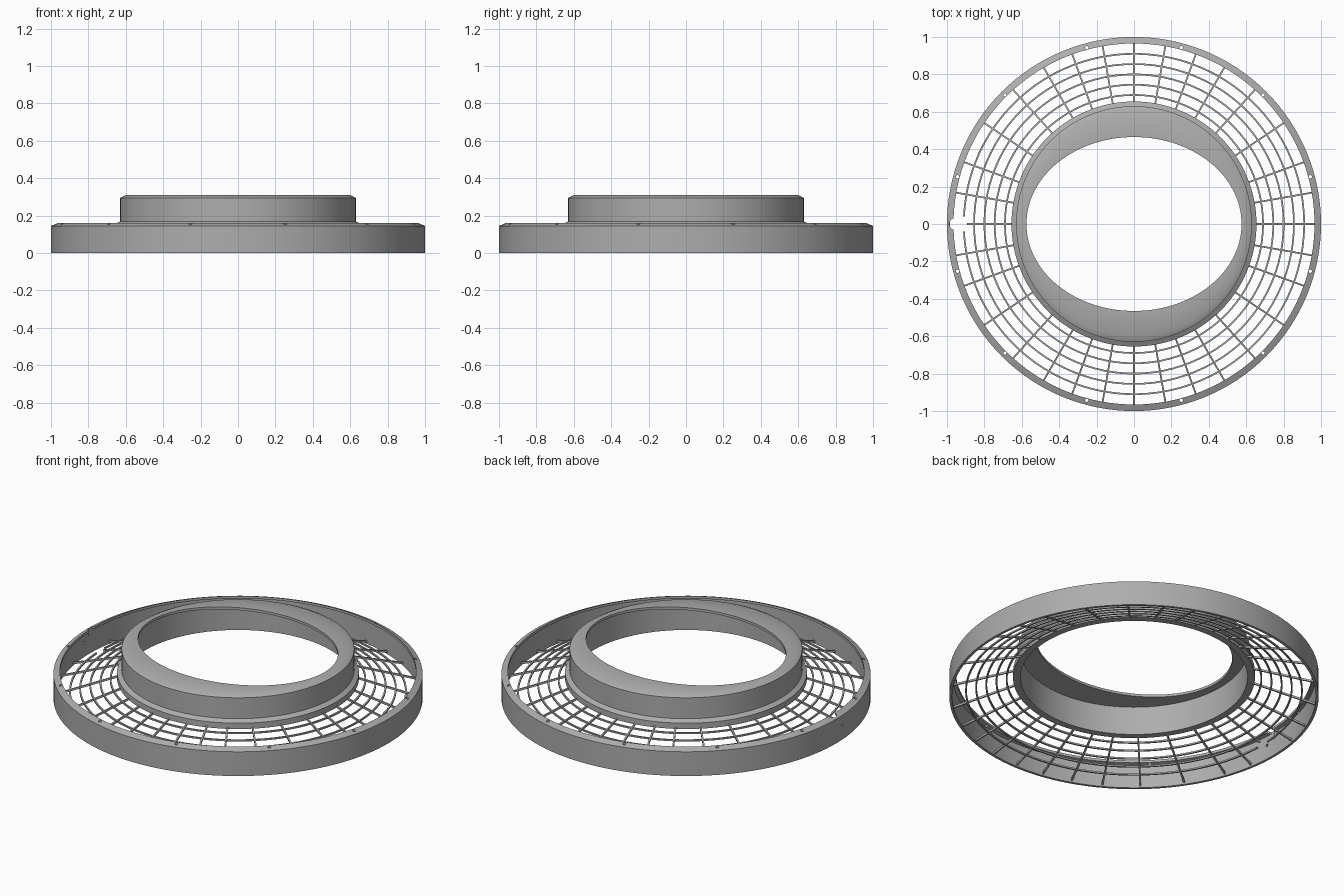
import bpy, bmesh
from math import sin, cos, pi, radians, atan2, hypot
from mathutils import Matrix, Vector

if "Cube" in bpy.data.objects:
    bpy.data.objects.remove(bpy.data.objects["Cube"], do_unlink=True)

grey = bpy.data.materials.new("plain grey")
grey.use_nodes = True
grey.diffuse_color = (0.42, 0.42, 0.42, 1)
grey.node_tree.nodes["Principled BSDF"].inputs["Base Color"].default_value = grey.diffuse_color


def finish(name, bm, smooth=True):
    bmesh.ops.recalc_face_normals(bm, faces=bm.faces)
    mesh = bpy.data.meshes.new(name)
    bm.to_mesh(mesh)
    bm.free()
    mesh.materials.append(grey)
    obj = bpy.data.objects.new(name, mesh)
    bpy.context.collection.objects.link(obj)
    if smooth:
        shade(obj)
    return obj


def shade(obj):
    bpy.ops.object.select_all(action='DESELECT')
    obj.select_set(True)
    bpy.context.view_layer.objects.active = obj
    bpy.ops.object.shade_smooth_by_angle(angle=radians(32))


def sweep(bm, section, steps=128, start=0.0, end=2 * pi):
    """Sweep a closed section of (x radius, y radius, z) around the z axis."""
    full = end - start > 2 * pi - 1e-4
    count = steps if full else steps + 1
    loops = []
    for i in range(count):
        a = start + (end - start) * i / steps
        loops.append([bm.verts.new((rx * cos(a), ry * sin(a), z)) for rx, ry, z in section])
    n = len(section)
    for i in range(steps):
        p, q = loops[i], loops[(i + 1) % count]
        for j in range(n):
            k = (j + 1) % n
            bm.faces.new((p[j], q[j], q[k], p[k]))
    if not full:
        bm.faces.new(loops[0])
        bm.faces.new(loops[-1])


def rounded(profile):
    return [(r, r, z) for r, z in profile]


# Outer ring: thin wall with a small inward lip on top
bm = bmesh.new()
sweep(bm, rounded([(.985, 0), (1, 0), (1, .145), (.965, .16), (.965, .145), (.985, .14)]))
outer_ring = finish("outer_ring", bm, smooth=False)

# Screw holes, cable notch and side hole
bm = bmesh.new()


def cutter(radius, depth, sides, matrix):
    bmesh.ops.create_cone(bm, cap_ends=True, segments=sides, radius1=radius,
                          radius2=radius, depth=depth, matrix=matrix)


for i in range(12):
    a = radians(15 + 30 * i)
    cutter(.009, .08, 12, Matrix.Translation((.976 * cos(a), .976 * sin(a), .15)))
cutter(.034, .08, 8, Matrix.Translation((-.955, 0, .15)))
cutter(.008, .1, 12, Matrix.Rotation(radians(183), 4, 'Z')
       @ Matrix.Translation((1, 0, .085)) @ Matrix.Rotation(pi / 2, 4, 'Y'))
holes = finish("hole_cutters", bm, smooth=False)
holes.hide_render = True
mod = outer_ring.modifiers.new("holes", 'BOOLEAN')
mod.object = holes
mod.operation = 'DIFFERENCE'
mod.solver = 'EXACT'
bpy.context.view_layer.objects.active = outer_ring
bpy.ops.object.modifier_apply(modifier=mod.name)
bpy.data.objects.remove(holes, do_unlink=True)
shade(outer_ring)

# Collar: flange, wall and top lip with an oval opening
oval = (.575, .465)
bm = bmesh.new()
sweep(bm, rounded([(.615, .12), (.655, .12), (.655, .155), (.63, .17), (.63, .295), (.60, .31)])
      + [(*oval, .31), (*oval, .295), (.615, .615, .29)])
finish("collar", bm)


# Conical grille between ring and collar
def grille_z(r):
    return .125 + (r - .65) * (.015 - .125) / (.985 - .65)


half = .0045
bm = bmesh.new()
for i in range(5):
    r = .69 + .055 * i
    z = grille_z(r)
    section = rounded([(r - half, z - half), (r + half, z - half),
                       (r + half, z + half), (r - half, z + half)])
    gap = .045 if i == 4 else 0
    sweep(bm, section, 96, -pi + gap, pi - gap)
finish("grille_rings", bm)

# Spokes, with the one at the cable notch cut short
bm = bmesh.new()
quarter = [0, 10, 20, 34, 48, 60, 70, 80, 90]
angles = set(quarter) | {180 - a for a in quarter}
angles |= {(360 - a) % 360 for a in angles}
for angle in sorted(angles):
    r0, r1 = .64, (.89 if angle == 180 else .988)
    z0, z1 = grille_z(r0), grille_z(r1)
    matrix = (Matrix.Rotation(radians(angle), 4, 'Z')
              @ Matrix.Translation(((r0 + r1) / 2, 0, (z0 + z1) / 2))
              @ Matrix.Rotation(-atan2(z1 - z0, r1 - r0), 4, 'Y')
              @ Matrix.Diagonal(Vector((hypot(r1 - r0, z1 - z0), 2 * half, 2.4 * half, 1))))
    bmesh.ops.create_cube(bm, size=1, matrix=matrix)
finish("grille_spokes", bm, smooth=False)
